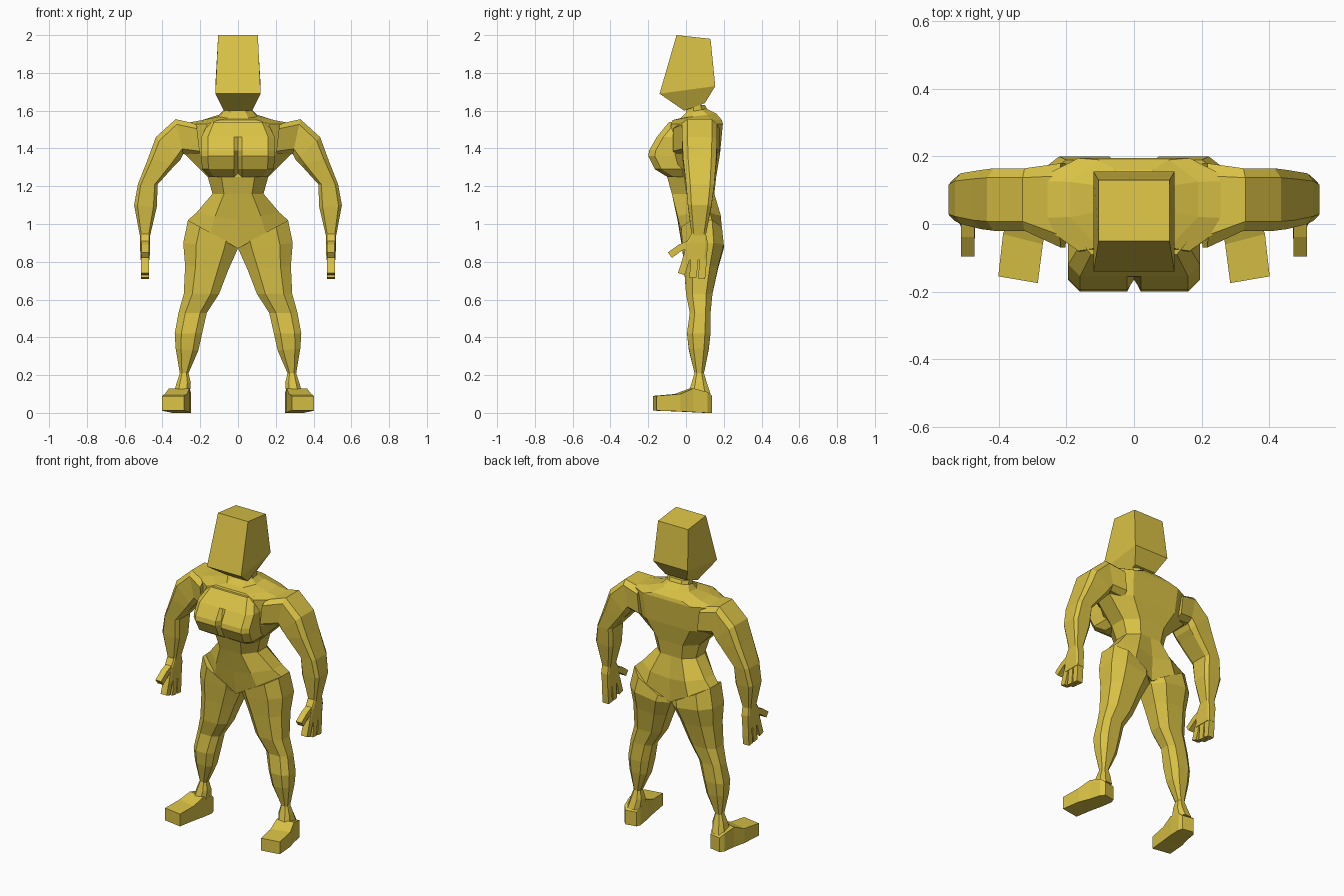
import bpy
import bmesh
from mathutils import Vector

cube = bpy.data.objects.get("Cube")
if cube:
    bpy.data.objects.remove(cube, do_unlink=True)

# Single flat colour
COLOUR = (0.70, 0.54, 0.06, 1.0)
skin = bpy.data.materials.new("mustard_yellow")
skin.use_nodes = True
skin.diffuse_color = COLOUR
shader = skin.node_tree.nodes["Principled BSDF"]
shader.inputs["Base Color"].default_value = COLOUR
shader.inputs["Roughness"].default_value = 0.8


def loft(name, rings, mirror=False):
    """Skin a closed tube through rings of points and cap both ends."""
    bm = bmesh.new()
    loops = [[bm.verts.new(point) for point in ring] for ring in rings]
    count = len(loops[0])
    for low, high in zip(loops, loops[1:]):
        for i in range(count):
            j = (i + 1) % count
            bm.faces.new((low[i], low[j], high[j], high[i]))
    bm.faces.new(loops[0])
    bm.faces.new(loops[-1])
    bmesh.ops.recalc_face_normals(bm, faces=bm.faces)
    mesh = bpy.data.meshes.new(name)
    bm.to_mesh(mesh)
    bm.free()
    mesh.materials.append(skin)
    obj = bpy.data.objects.new(name, mesh)
    bpy.context.collection.objects.link(obj)
    if mirror:
        modifier = obj.modifiers.new("mirror", 'MIRROR')
        modifier.use_mirror_merge = False
    return obj


def limb_ring(inner_x, inner_z, outer_x, outer_z, front, back, chamfer):
    """Chamfered rectangle spanning an inner point to an outer point."""
    c, d = chamfer, 1 - chamfer
    corners = ((0, c), (0, d), (c, 1), (d, 1), (1, d), (1, c), (d, 0), (c, 0))
    return [(inner_x + (outer_x - inner_x) * u,
             front + (back - front) * v,
             inner_z + (outer_z - inner_z) * u) for u, v in corners]


def torso_ring(z, half_width, front, back, crease=0.0, tilt=0.0, lift=0.0):
    """Ten sided body section, optionally raised at the sides or the back."""
    depth = back - front
    half = [(0, front), (half_width * 0.55, front),
            (half_width, front + depth * 0.35),
            (half_width, front + depth * 0.75),
            (half_width * 0.55, back), (0, back - crease)]
    points = half + [(-x, y) for x, y in reversed(half[1:-1])]
    return [(x, y, z + tilt * abs(x) / half_width + lift * (y - front) / depth)
            for x, y in points]


# Torso, from the V-shaped hip line up to the neck
loft("torso", [torso_ring(*row) for row in (
    (0.87, 0.265, -0.02, 0.19, 0.03, 0.15),
    (1.02, 0.22, -0.045, 0.185, 0.02, 0.04),
    (1.16, 0.135, -0.075, 0.15),
    (1.25, 0.16, -0.10, 0.16),
    (1.37, 0.28, -0.09, 0.18),
    (1.53, 0.30, -0.08, 0.195),
    (1.55, 0.19, -0.07, 0.19),
    (1.56, 0.10, -0.03, 0.16, 0, 0, 0.025),
    (1.59, 0.075, 0.0, 0.11, 0, 0, 0.02),
    (1.63, 0.075, 0.01, 0.10),
)])


# Chest blocks with a cleft between them
def chest_ring(z, width, front, cleft):
    return [(0, front + cleft, z), (0.02, front, z), (width * 0.82, front, z),
            (width, front + 0.035, z), (width, 0.02, z), (0, 0.02, z)]


loft("chest", [chest_ring(*row) for row in (
    (1.25, 0.155, -0.10, 0.03),
    (1.29, 0.19, -0.165, 0.04),
    (1.36, 0.195, -0.20, 0.04),
    (1.39, 0.195, -0.195, 0.03),
    (1.46, 0.195, -0.155, 0.0),
    (1.54, 0.155, -0.09, 0.0),
)], mirror=True)


# Head, a tapered block with a slanted jaw
def head_ring(half_width, front, front_z, back, back_z):
    return [(-half_width, front, front_z), (half_width, front, front_z),
            (half_width, back, back_z), (-half_width, back, back_z)]


loft("head", [head_ring(*row) for row in (
    (0.075, -0.01, 1.60, 0.10, 1.64),
    (0.12, -0.14, 1.69, 0.155, 1.73),
    (0.105, -0.05, 2.0, 0.13, 1.98),
)])

# Arms, shoulder to wrist
loft("arm", [limb_ring(*row, 0.15) for row in (
    (0.20, 1.36, 0.22, 1.53, -0.07, 0.18),
    (0.29, 1.37, 0.33, 1.555, -0.02, 0.165),
    (0.305, 1.34, 0.435, 1.46, -0.02, 0.165),
    (0.335, 1.31, 0.475, 1.35, -0.015, 0.16),
    (0.425, 1.21, 0.53, 1.21, 0.0, 0.15),
    (0.43, 1.09, 0.55, 1.10, 0.01, 0.135),
    (0.465, 0.94, 0.52, 0.94, 0.03, 0.105),
)], mirror=True)

# Palm
loft("palm", [limb_ring(*row, 0.1) for row in (
    (0.465, 0.95, 0.52, 0.95, 0.03, 0.105),
    (0.465, 0.90, 0.52, 0.90, 0.0, 0.115),
    (0.468, 0.81, 0.515, 0.81, -0.015, 0.11),
)], mirror=True)


# Fingers and thumb as bent square tubes in the plane of the hand
def finger(name, path, thickness):
    rings = []
    for i, (y, z) in enumerate(path):
        ahead = path[min(i + 1, len(path) - 1)]
        behind = path[max(i - 1, 0)]
        along = Vector((0, ahead[0] - behind[0], ahead[1] - behind[1])).normalized()
        side = along.cross(Vector((1, 0, 0))) * thickness / 2
        centre = Vector((0.492, y, z))
        wide = Vector((thickness * 0.55, 0, 0))
        rings.append([centre + side + wide, centre + side - wide,
                      centre - side - wide, centre - side + wide])
    loft(name, rings, mirror=True)


finger("index_finger", [(0.005, 0.83), (-0.01, 0.78), (-0.025, 0.735)], 0.038)
finger("middle_finger", [(0.045, 0.83), (0.042, 0.77), (0.035, 0.715)], 0.038)
finger("little_finger", [(0.09, 0.83), (0.088, 0.77), (0.082, 0.71)], 0.038)
finger("thumb", [(0.03, 0.90), (-0.03, 0.875), (-0.085, 0.835)], 0.036)

# Legs, hip to ankle
loft("leg", [limb_ring(*row, 0.24) for row in (
    (0.0, 0.875, 0.265, 1.02, -0.025, 0.19),
    (0.005, 0.86, 0.29, 0.90, -0.02, 0.20),
    (0.05, 0.76, 0.28, 0.78, -0.01, 0.17),
    (0.10, 0.63, 0.287, 0.63, 0.0, 0.14),
    (0.165, 0.53, 0.315, 0.53, 0.02, 0.13),
    (0.19, 0.42, 0.335, 0.42, 0.005, 0.13),
    (0.21, 0.33, 0.33, 0.34, 0.015, 0.12),
    (0.262, 0.21, 0.308, 0.21, 0.045, 0.095),
    (0.25, 0.16, 0.325, 0.16, 0.03, 0.11),
    (0.255, 0.10, 0.34, 0.10, 0.01, 0.13),
)], mirror=True)


# Feet, turned slightly outward
def foot_ring(inner_x, inner_y, outer_x, outer_y, bottom, top):
    return [(inner_x, inner_y, bottom), (outer_x, outer_y, bottom),
            (outer_x, outer_y, top), (inner_x, inner_y, top)]


loft("foot", [foot_ring(*row) for row in (
    (0.285, -0.175, 0.402, -0.155, 0.012, 0.09),
    (0.27, -0.06, 0.388, -0.03, 0.008, 0.10),
    (0.257, 0.02, 0.365, 0.04, 0.004, 0.13),
    (0.25, 0.10, 0.35, 0.115, 0.0, 0.11),
    (0.26, 0.125, 0.33, 0.138, 0.0, 0.09),
)], mirror=True)
